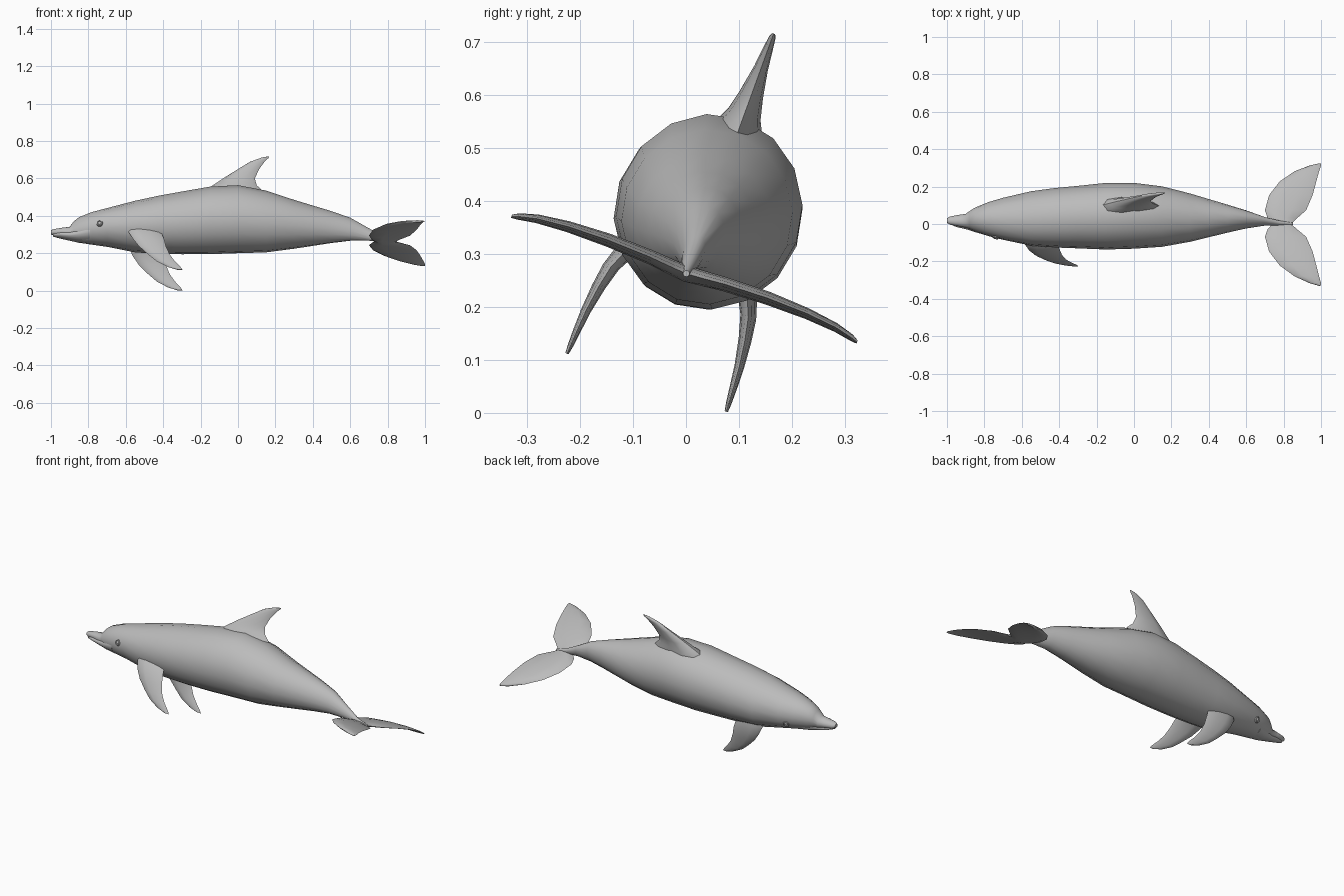
import bpy, bmesh, math
from mathutils import Vector

if "Cube" in bpy.data.objects:
    bpy.data.objects.remove(bpy.data.objects["Cube"])

grey = bpy.data.materials.new("skin_grey")
grey.diffuse_color = (0.5, 0.5, 0.5, 1)
grey.use_nodes = True
grey.node_tree.nodes["Principled BSDF"].inputs["Base Color"].default_value = grey.diffuse_color

ROLL = math.radians(-20)        # the whole animal is rolled about its length


def loft(name, rings, cap_start=True, mirror=False):
    """Skin a list of equal-length point rings, in the rolled body frame."""
    bm = bmesh.new()
    loops = [[bm.verts.new(p) for p in ring] for ring in rings]
    n = len(loops[0])
    for a, b in zip(loops, loops[1:]):
        for i in range(n):
            j = (i + 1) % n
            bm.faces.new((a[i], a[j], b[j], b[i]))
    if cap_start:
        bm.faces.new(loops[0])
    bm.faces.new(loops[-1])
    bmesh.ops.recalc_face_normals(bm, faces=bm.faces)
    # open-rooted shapes: make sure the faces point away from the middle
    mid = sum((v.co for v in bm.verts), Vector()) / len(bm.verts)
    if sum((f.calc_center_median() - mid).dot(f.normal) * f.calc_area() for f in bm.faces) < 0:
        bmesh.ops.reverse_faces(bm, faces=bm.faces)
    mesh = bpy.data.meshes.new(name)
    bm.to_mesh(mesh)
    bm.free()
    mesh.materials.append(grey)
    ob = bpy.data.objects.new(name, mesh)
    bpy.context.collection.objects.link(ob)
    ob.location = (0, 0.045, 0.385)
    ob.rotation_euler = (ROLL, 0, 0)
    if mirror:
        m = ob.modifiers.new("mirror", 'MIRROR')
        m.use_axis = (False, True, False)
    return ob


def ellipses(stations, n=16):
    """Stations are x, centre height, half width, half height."""
    turn = [2 * math.pi * i / n for i in range(n)]
    return [[(x, a * math.cos(t), u + b * math.sin(t)) for t in turn]
            for x, u, a, b in stations]


def fin(sections, axis, n=10):
    """Sections are leading x, trailing x, side, height, thickness."""
    rings = []
    for x0, x1, y, z, th in sections:
        ring = []
        for i in range(n):
            t = 2 * math.pi * i / n
            c = math.cos(t)
            p = Vector(((x0 + x1) / 2 + (x1 - x0) / 2 * c, y, z))
            p[axis] += th / 2 * math.sin(t) * (1 - 0.35 * c)
            ring.append(p)
        rings.append(ring)
    return rings


# body with upper beak, forehead and tail stock
loft("body", ellipses([
    (-1.0, -.078, .012, .011), (-.985, -.078, .022, .017),
    (-.94, -.078, .031, .024), (-.90, -.081, .038, .032),
    (-.88, -.070, .047, .050), (-.85, -.064, .064, .069),
    (-.78, -.055, .091, .087), (-.70, -.050, .114, .102),
    (-.55, -.045, .147, .137), (-.42, -.034, .160, .155),
    (-.30, -.024, .167, .168), (-.15, -.010, .178, .181),
    (0, -.003, .175, .183), (.15, -.016, .161, .166),
    (.30, -.032, .129, .131), (.40, -.040, .101, .109),
    (.50, -.048, .073, .087), (.60, -.060, .046, .064),
    (.70, -.090, .021, .035), (.78, -.118, .013, .016),
    (.85, -.130, .006, .006)]))

# lower jaw, standing slightly proud to form the mouth line
loft("lower_jaw", ellipses([
    (-.988, -.093, .012, .008), (-.95, -.096, .030, .014),
    (-.90, -.101, .040, .020), (-.85, -.098, .058, .034),
    (-.79, -.085, .080, .052)]))

# dorsal fin
loft("dorsal_fin", fin([
    (-.22, .16, 0, .120, .10), (-.17, .125, 0, .165, .085),
    (-.135, .10, 0, .190, .062), (-.08, .09, 0, .229, .044),
    (0, .113, 0, .282, .026), (.065, .142, 0, .324, .017),
    (.12, .163, 0, .345, .012), (.15, .168, 0, .352, .006)], 1), cap_start=False)

# pair of flippers
loft("flippers", fin([
    (-.59, -.42, .085, -.07, .05), (-.585, -.41, .118, -.12, .04),
    (-.56, -.395, .138, -.167, .030), (-.53, -.385, .147, -.21, .024),
    (-.48, -.365, .154, -.26, .018), (-.435, -.337, .157, -.30, .014),
    (-.375, -.307, .159, -.333, .010), (-.325, -.297, .160, -.349, .006)], 1),
    cap_start=False, mirror=True)

# tail flukes
loft("flukes", fin([
    (.74, .84, 0, -.130, .030), (.715, .87, .03, -.128, .028),
    (.70, .92, .075, -.124, .026), (.722, .955, .16, -.121, .024),
    (.78, .975, .24, -.123, .020), (.86, .99, .30, -.129, .016),
    (.94, 1.0, .335, -.137, .012), (.985, 1.0, .347, -.141, .006)], 2),
    cap_start=False, mirror=True)

# eyes: a raised eyelid ring and a small dome
normal, along, up = Vector((-.27, .96, 0)), Vector((.96, .27, 0)), Vector((0, 0, 1))
eye = Vector((-.74, .102, -.062))


def discs(profile, n=12):
    """Concentric circles given as radius and height off the skin."""
    return [[eye + normal * h + r * (along * math.cos(2 * math.pi * i / n)
             + up * math.sin(2 * math.pi * i / n)) for i in range(n)] for r, h in profile]


loft("eyelids", discs([(.019, -.006), (.016, .004), (.012, .004), (.010, -.001)]), mirror=True)
loft("eyeballs", discs([(.010, -.003), (.008, .003), (.003, .005)]), mirror=True)

# smooth shading with sharp edges kept
for ob in bpy.context.scene.objects:
    ob.select_set(True)
    bpy.context.view_layer.objects.active = ob
bpy.ops.object.shade_smooth_by_angle(angle=math.radians(50))
